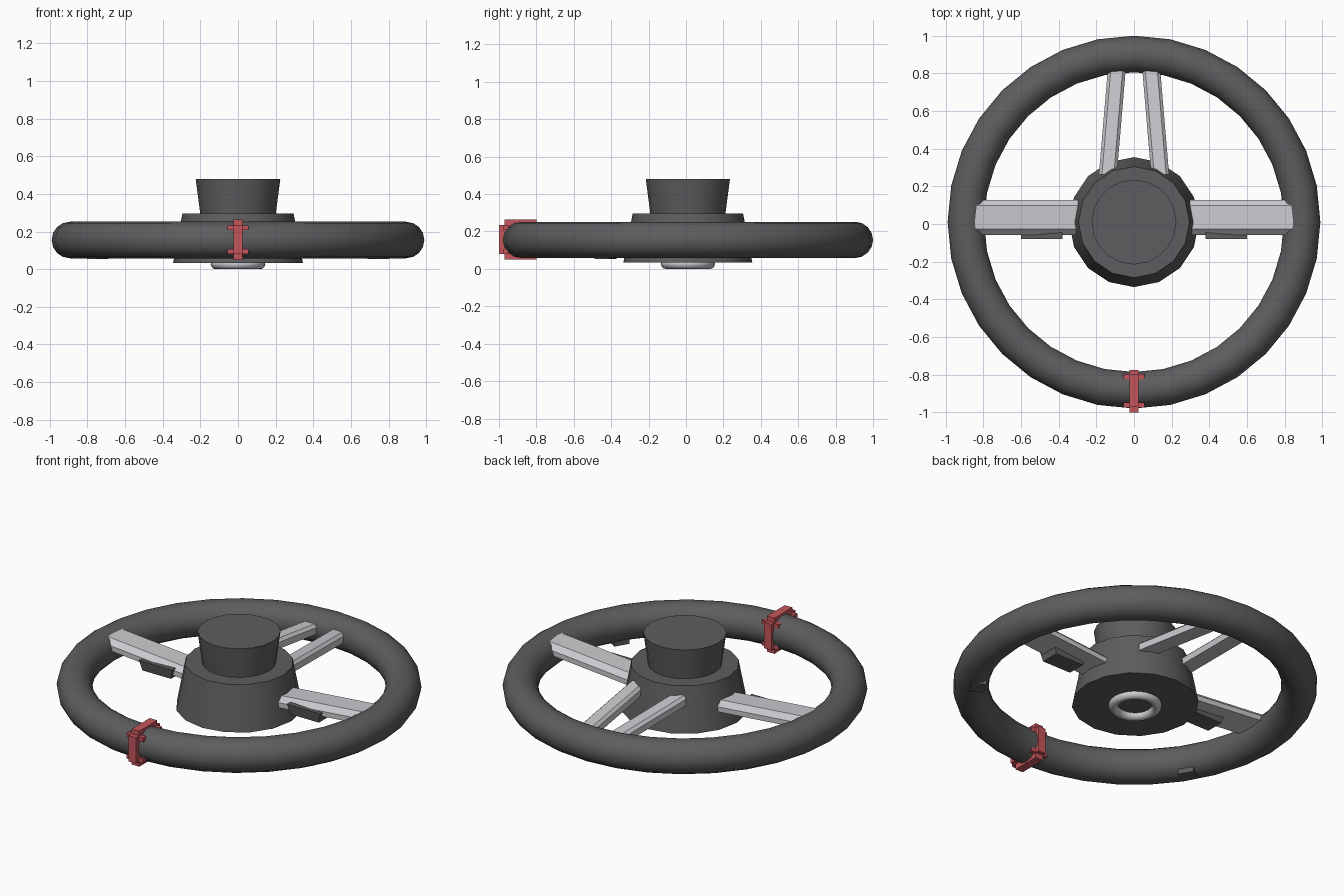
import bpy, bmesh, math
from mathutils import Matrix, Vector

if "Cube" in bpy.data.objects:
    bpy.data.objects.remove(bpy.data.objects["Cube"])

CY = 0.01      # wheel axis in y
RIM_Z = 0.155


def material(name, rgb):
    m = bpy.data.materials.new(name)
    m.use_nodes = True
    m.diffuse_color = (*rgb, 1)
    m.node_tree.nodes["Principled BSDF"].inputs["Base Color"].default_value = (*rgb, 1)
    return m


DARK = material("dark grey", (0.11, 0.11, 0.115))
LIGHT = material("light grey", (0.6, 0.6, 0.63))
RED = material("red", (0.56, 0.09, 0.105))


def finish(name, bm, mat, smooth=False):
    bmesh.ops.recalc_face_normals(bm, faces=bm.faces)
    me = bpy.data.meshes.new(name)
    bm.to_mesh(me)
    bm.free()
    me.materials.append(mat)
    ob = bpy.data.objects.new(name, me)
    bpy.context.collection.objects.link(ob)
    if smooth:
        bpy.ops.object.select_all(action='DESELECT')
        ob.select_set(True)
        bpy.context.view_layer.objects.active = ob
        bpy.ops.object.shade_smooth_by_angle(angle=math.radians(40))
    return ob


def torus(name, major, minor, z, n, m, mat):
    bpy.ops.mesh.primitive_torus_add(major_radius=major, minor_radius=minor,
                                     major_segments=n, minor_segments=m,
                                     location=(0, CY, z))
    ob = bpy.context.object
    ob.name = name
    ob.data.materials.append(mat)
    bpy.ops.object.shade_smooth()


def cone(name, r1, r2, z1, z2, n, mat):
    bm = bmesh.new()
    bmesh.ops.create_cone(bm, cap_ends=True, segments=n, radius1=r1, radius2=r2,
                          depth=z2 - z1,
                          matrix=Matrix.Translation((0, CY, (z1 + z2) / 2)))
    finish(name, bm, mat, True)


def add_box(bm, lo, hi, turn=0.0):
    lo, hi = Vector(lo), Vector(hi)
    mat = (Matrix.Translation((lo + hi) / 2) @ Matrix.Rotation(turn, 4, 'Z')
           @ Matrix.Diagonal((*(hi - lo), 1)))
    return bmesh.ops.create_cube(bm, size=1, matrix=mat)["verts"]


def spoke(name, start, end, width, bevel, thick):
    """Bar with chamfered upper edges; start and end lie on its top centre line."""
    start, end = Vector(start), Vector(end)
    side = (end - start).cross(Vector((0, 0, 1))).normalized()
    w = width / 2
    section = [(-w, -thick), (w, -thick), (w, -bevel), (w - bevel, 0),
               (bevel - w, 0), (-w, -bevel)]
    bm = bmesh.new()
    rings = [[bm.verts.new(p + side * a + Vector((0, 0, b))) for a, b in section]
             for p in (start, end)]
    for r in rings:
        bm.faces.new(r)
    for i in range(len(section)):
        j = (i + 1) % len(section)
        bm.faces.new((rings[0][i], rings[0][j], rings[1][j], rings[1][i]))
    finish(name, bm, LIGHT)


# Rim, hub and underside ring
torus("rim", 0.893, 0.097, RIM_Z, 32, 16, DARK)
cone("hub", 0.345, 0.295, 0.033, 0.297, 16, DARK)
cone("column", 0.2, 0.225, 0.29, 0.48, 20, DARK)
torus("hub_ring", 0.118, 0.027, 0.027, 24, 12, LIGHT)

for s, label in ((1, "left"), (-1, "right")):
    # Wide side spokes rise outwards, narrow rear pair fall outwards
    spoke(label + "_side_spoke", (s * 0.26, 0.035, 0.187), (s * 0.87, 0.035, 0.24),
          0.185, 0.03, 0.06)
    spoke(label + "_rear_spoke", (s * 0.139, 0.26, 0.245), (s * 0.09, 0.84, 0.2),
          0.095, 0.016, 0.055)

    # Switch under each side spoke, narrower at the bottom
    bm = bmesh.new()
    verts = add_box(bm, (s * 0.49 - 0.11, -0.08, 0.12), (s * 0.49 + 0.11, 0.05, 0.18))
    for v in verts:
        if v.co.z < 0.15:
            v.co.x += 0.015 if v.co.x < s * 0.49 else -0.015
            v.co.y += 0.01 if v.co.y < 0 else -0.01
    finish(label + "_switch", bm, DARK)

    # Grip pad under the rim
    bm = bmesh.new()
    add_box(bm, (s * 0.745 - 0.04, -0.475, 0.054), (s * 0.745 + 0.04, -0.385, 0.11),
            -s * math.radians(30))
    finish(label + "_grip_pad", bm, DARK)

# Clip round the front of the rim, with a lug across each corner
bm = bmesh.new()
add_box(bm, (-0.025, -1.0, 0.08), (0.025, -0.775, 0.235))
add_box(bm, (-0.025, -0.97, 0.05), (0.025, -0.8, 0.263))
for y in (-0.962, -0.812):
    for z in (0.093, 0.22):
        add_box(bm, (-0.055, y - 0.014, z - 0.013), (0.055, y + 0.014, z + 0.013))
finish("rim_clip", bm, RED)
